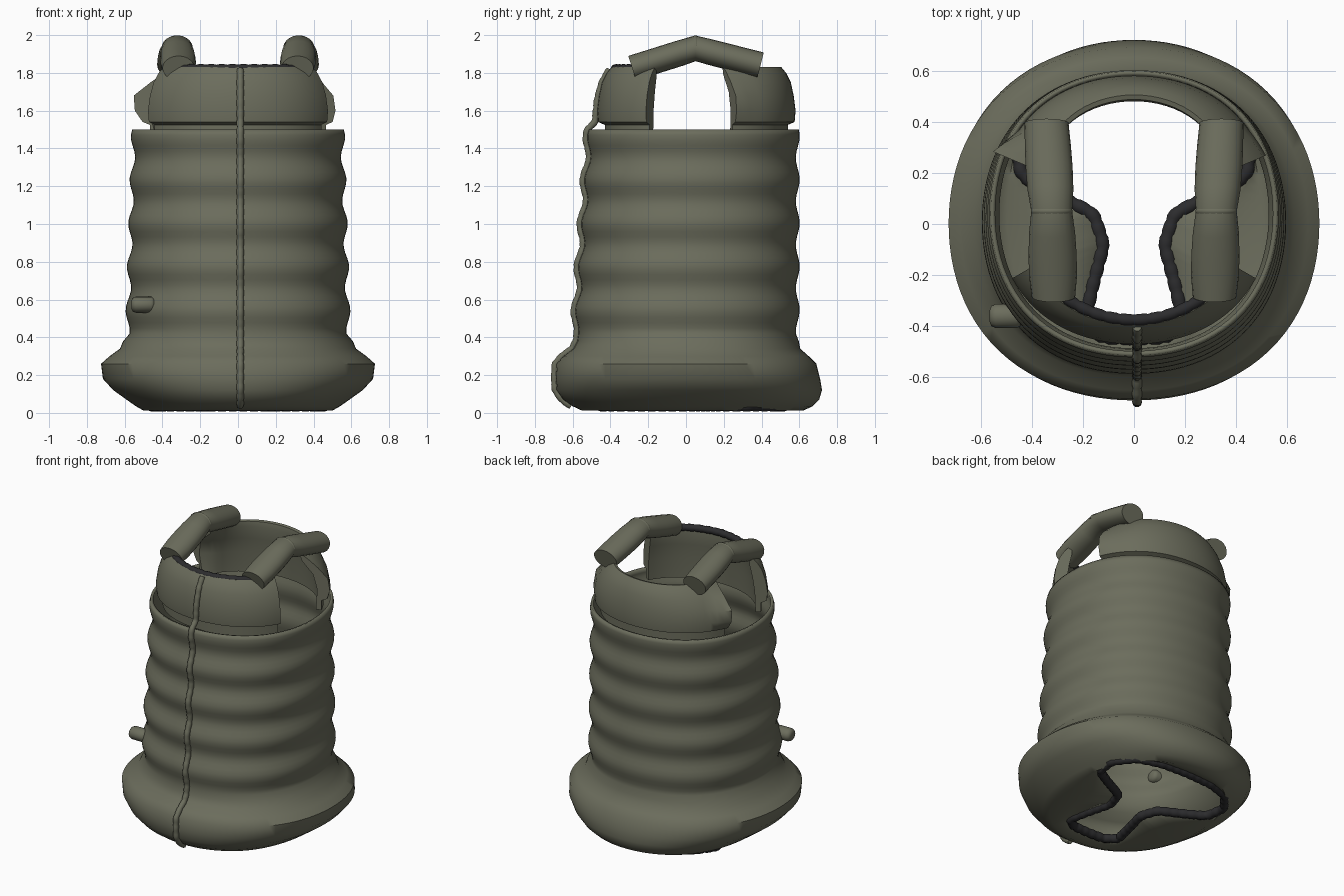
import bpy, bmesh, math
from mathutils import Vector

if "Cube" in bpy.data.objects:
    bpy.data.objects.remove(bpy.data.objects["Cube"])

def material(name, rgb):
    m = bpy.data.materials.new(name)
    m.diffuse_color = (*rgb, 1)
    m.use_nodes = True
    m.node_tree.nodes["Principled BSDF"].inputs["Base Color"].default_value = m.diffuse_color
    return m

OLIVE = material("olive_fabric", (0.148, 0.152, 0.108))
DARK = material("dark_trim", (0.025, 0.025, 0.027))

def loft(name, rings, mat, closed_path=False, caps=True, angle=50):
    """Skin a list of closed cross-sections into one object."""
    bm = bmesh.new()
    vs = [[bm.verts.new(p) for p in r] for r in rings]
    n, m = len(vs), len(vs[0])
    for i in range(n if closed_path else n - 1):
        a, b = vs[i], vs[(i + 1) % n]
        for j in range(m):
            k = (j + 1) % m
            bm.faces.new((a[j], a[k], b[k], b[j]))
    if caps and not closed_path:
        bm.faces.new(vs[0])
        bm.faces.new(vs[-1])
    bmesh.ops.recalc_face_normals(bm, faces=bm.faces)
    me = bpy.data.meshes.new(name)
    bm.to_mesh(me)
    bm.free()
    me.materials.append(mat)
    ob = bpy.data.objects.new(name, me)
    bpy.context.collection.objects.link(ob)
    bpy.ops.object.select_all(action='DESELECT')
    ob.select_set(True)
    bpy.context.view_layer.objects.active = ob
    bpy.ops.object.shade_smooth_by_angle(angle=math.radians(angle))
    return ob

def sweep(name, path, side, radii, mat, closed=False, sides=10):
    """Tube along a path; radii(i) gives half width and half height."""
    n, rings = len(path), []
    side = Vector(side)
    for i, p in enumerate(path):
        a = path[(i - 1) % n if closed else max(i - 1, 0)]
        b = path[(i + 1) % n if closed else min(i + 1, n - 1)]
        up = (b - a).normalized().cross(side).normalized()
        w, h = radii(i)
        rings.append([p + side * w * math.cos(t) + up * h * math.sin(t)
                      for t in (2 * math.pi * k / sides for k in range(sides))])
    return loft(name, rings, mat, closed)

def resample(pts, step, closed=False):
    """Evenly spaced points; the count is a multiple of four."""
    pts = [Vector(p) for p in pts]
    if closed:
        pts.append(pts[0])
    lens = [(b - a).length for a, b in zip(pts, pts[1:])]
    count = max(4, round(sum(lens) / step / 4) * 4)
    ds, out, seg, acc = sum(lens) / count, [], 0, 0
    for i in range(count if closed else count + 1):
        d = i * ds
        while seg < len(lens) - 1 and d > acc + lens[seg]:
            acc += lens[seg]
            seg += 1
        out.append(pts[seg].lerp(pts[seg + 1], min(1, (d - acc) / lens[seg])))
    return out

def beaded(name, pts, r, side, mat, closed=False):
    """Cord with a shallow pinch at every fourth ring."""
    def rad(i):
        return (r * 0.87,) * 2 if i % 4 == 0 else (r, r)
    return sweep(name, resample(pts, 0.014, closed), side, rad, mat, closed, 10)

def lerp_table(table, t):
    for a, b in zip(table, table[1:]):
        if t <= b[0]:
            f = (t - a[0]) / (b[0] - a[0])
            return [u + (v - u) * f for u, v in zip(a[1:], b[1:])]
    return table[-1][1:]

# Quilted body: height, half width, front depth, back depth
FLARE = [(.38, .608, .575, .597), (.34, .625, .595, .605), (.30, .68, .65, .65),
         (.26, .725, .685, .69), (.18, .715, .69, .71), (.12, .66, .685, .72),
         (.07, .59, .65, .705), (.035, .54, .60, .67), (.012, .50, .55, .62)]

def quilt(z):
    f = (1.5 - z) / 1.08
    d = .026 * (.5 + .5 * math.cos(2 * math.pi * (z - 1.35) / .23))
    return (z, .566 + .033 * f - d, .52 + .075 * f - d, .602 - d * .8)

LEVELS = [quilt(1.5 - 1.08 * i / 38) for i in range(39)] + FLARE

# Bottom opening: angle from the front, then x and y (one half)
HOLE = [(0, 0, -.45), (14, .12, -.445), (28, .195, -.39), (45, .165, -.25),
        (65, .12, -.08), (80, .16, .04), (95, .30, .11), (107, .44, .19),
        (122, .46, .33), (140, .36, .46), (160, .20, .51), (180, 0, .52)]

def hole_point(deg):
    x, y = lerp_table(HOLE, min(deg, 360 - deg))
    return Vector((x if deg <= 180 else -x, y, .036))

SEG = 96
degs = [360 * k / SEG for k in range(SEG)]
rings = []
for z, rx, yf, yb in LEVELS:
    cy, ry = (yb - yf) / 2, (yb + yf) / 2
    ring = []
    for d in degs:
        t = math.radians(d)
        full = 1 + .028 * math.sin(2 * t) ** 2      # slightly squared plan
        ring.append(Vector((rx * full * math.sin(t), cy - ry * full * math.cos(t), z)))
    rings.append(ring)
opening = [hole_point(d) for d in degs]
rings.append([a.lerp(b, .5) for a, b in zip(rings[-1], opening)])
rings.append(opening)
body = loft("body_shell", rings, OLIVE, caps=False)
thick = body.modifiers.new("fabric_thickness", 'SOLIDIFY')
thick.thickness = .018
thick.offset = -1

# Cord around the bottom opening
beaded("bottom_cord", opening, .029, (0, 0, 1), DARK, True)

# Padded front and back neck panels: inward offset and height of the section
SECTION = [(.04, 1.46), (.04, 1.525), (.005, 1.54), (0, 1.60), (.01, 1.68),
           (.025, 1.75), (.05, 1.80), (.075, 1.83), (.093, 1.825),
           (.10, 1.79), (.09, 1.70), (.08, 1.60), (.075, 1.46)]

def neck_panel(name, front, rx, limit, lean, flaps):
    sgn, cols = (-1 if front else 1), []
    for i in range(33):
        u = i / 16 - 1
        t = math.radians(limit) * u
        flap = flaps[0 if u < 0 else 1] * max(0, abs(u) - .82) / .18
        full = 1 + .025 * math.sin(2 * t) ** 2
        col = []
        for off, z in SECTION:
            o = off + lean * max(0, z - 1.66) * u * u
            o -= flap * max(0, 1 - abs(z - 1.66) / .13)
            col.append(Vector(((rx - o) * full * math.sin(t),
                               .055 + sgn * (.525 - o) * full * math.cos(t), z)))
        cols.append(col)
    return loft(name, cols, OLIVE)

neck_panel("front_neck_panel", True, .54, 60, .1, (0, 0))
neck_panel("back_neck_panel", False, .54, 67, .5, (.085, .025))

# Cord along the front neckline
neck = [(.445 * math.sin(t), .055 - .43 * math.cos(t), 1.822)
        for t in (math.radians(a) for a in range(-45, 46, 3))]
beaded("neck_cord", neck, .024, (0, 0, 1), DARK)

# Zip teeth down the front
zip_path = [(.012, -.405, 1.82), (.012, -.445, 1.75), (.012, -.47, 1.66), (.012, -.482, 1.54)]
zip_path += [(.012, -yf - .008, z) for z, rx, yf, yb in LEVELS[:-1]]
beaded("zip", zip_path, .019, (1, 0, 0), OLIVE)

# Shoulder straps, each bent at the top
for s, label in ((-1, "left"), (1, "right")):
    ends = [Vector((s * .315, -.285, 1.825)), Vector((s * .322, .05, 1.93)),
            Vector((s * .342, .395, 1.842))]
    path = [ends[0].lerp(ends[1], k / 4) for k in range(4)]
    path += [ends[1].lerp(ends[2], k / 4) for k in range(5)]
    sizes = [.085, .094, .094, .09, .08, .09, .092, .09, .086]
    sweep(label + "_shoulder_strap", path, (1, 0, 0),
          lambda i: (sizes[i], .068), OLIVE, sides=20)
    # Stitched fold across the bend
    fold = [ends[1] + Vector((.08 * math.cos(a), 0, .066 * math.sin(a)))
            for a in (math.radians(d) for d in range(10, 171, 10))]
    sweep(label + "_strap_fold", fold, (0, 1, 0), lambda i: (.008, .003), OLIVE, sides=6)

# Side toggle poking through the body wall
toggle = [(-.565, .02), (-.558, .036), (-.54, .043), (-.46, .043), (-.445, .036), (-.437, .02)]
sweep("side_toggle", [Vector((x, -.36, .573)) for x, r in toggle], (0, 1, 0),
      lambda i: (toggle[i][1] * 1.1, toggle[i][1]), OLIVE, sides=16)
